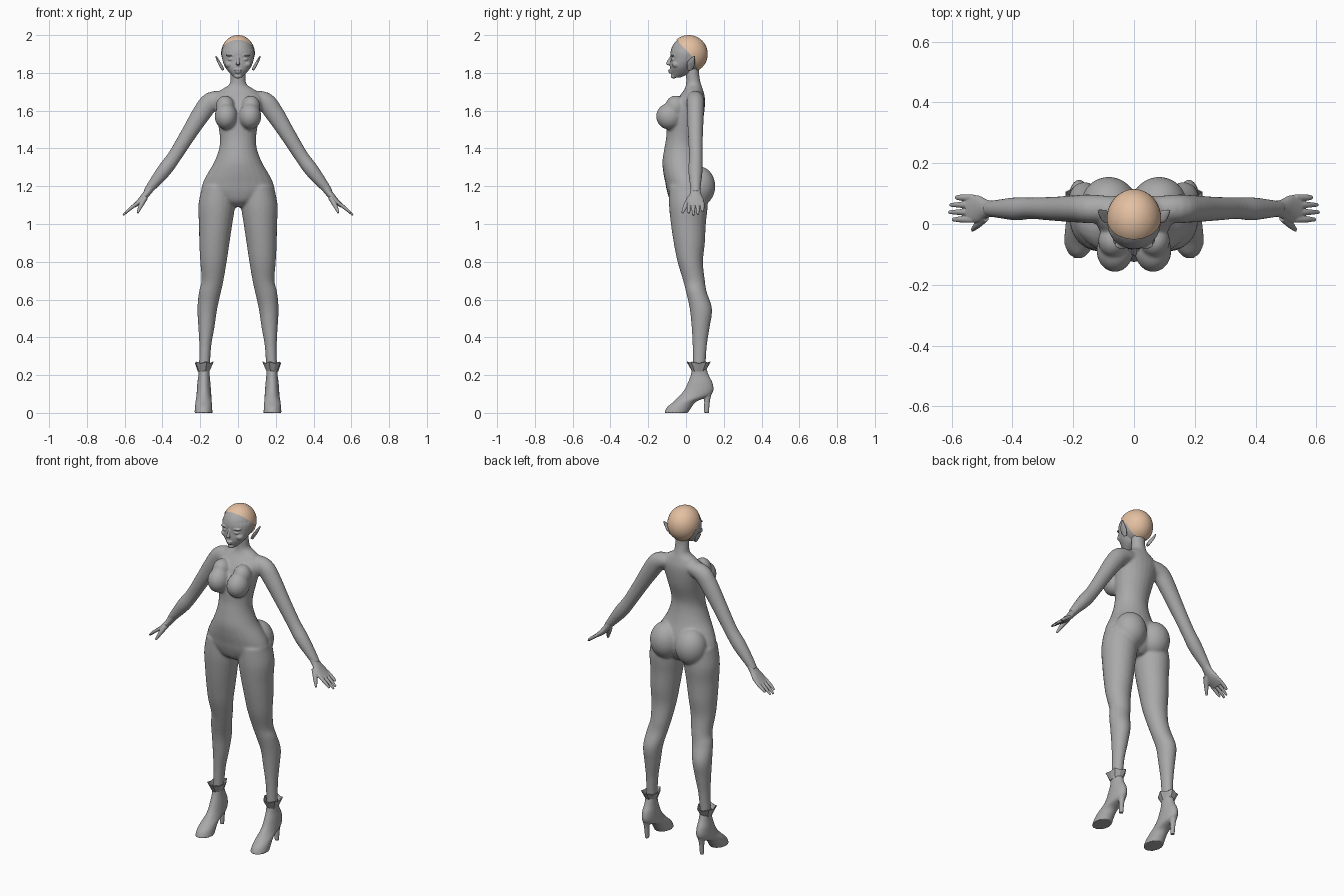
import bpy
import bmesh
import math
from mathutils import Matrix, Vector

default_cube = bpy.data.objects.get("Cube")
if default_cube:
    bpy.data.objects.remove(default_cube, do_unlink=True)


def make_material(name, colour):
    material = bpy.data.materials.new(name)
    material.use_nodes = True
    material.diffuse_color = colour
    material.node_tree.nodes["Principled BSDF"].inputs["Base Color"].default_value = colour
    return material


grey = make_material("plain grey", (0.4, 0.4, 0.4, 1))
tan = make_material("tan cap", (0.78, 0.53, 0.36, 1))


def spline(rows, steps=4):
    """Smoothly interpolate rows of numbers."""
    rows = [Vector(row) for row in rows]
    last = len(rows) - 1
    result = []
    for i in range(last):
        before, start, end, after = rows[max(i - 1, 0)], rows[i], rows[i + 1], rows[min(i + 2, last)]
        for step in range(steps):
            t = step / steps
            slope_start, slope_end = (end - before) / 2, (after - start) / 2
            ease = t * t * (3 - 2 * t)
            result.append(start * (1 - ease) + end * ease
                          + slope_start * (t * (1 - t) ** 2) - slope_end * (t * t * (1 - t)))
    return result + [rows[last]]


def skin(bm, centres, across, along, side, count=24):
    """Join elliptical rings into a closed tube; side -1 mirrors it in x."""
    rings = []
    for centre, u, v in zip(centres, across, along):
        ring = []
        for i in range(count):
            angle = math.tau * i / count
            point = centre + u * math.cos(angle) + v * math.sin(angle)
            ring.append(bm.verts.new((point.x * side, point.y, point.z)))
        rings.append(ring)
    for low, high in zip(rings, rings[1:]):
        for i in range(count):
            j = (i + 1) % count
            bm.faces.new((low[i], low[j], high[j], high[i]))
    bm.faces.new(rings[0])
    bm.faces.new(rings[-1])


def stack(bm, rows, side=1):
    """Level rings: height, x from, x to, y from, y to."""
    rows = spline(rows)
    skin(bm,
         [Vector(((r[1] + r[2]) / 2, (r[3] + r[4]) / 2, r[0])) for r in rows],
         [Vector(((r[2] - r[1]) / 2, 0, 0)) for r in rows],
         [Vector((0, (r[4] - r[3]) / 2, 0)) for r in rows], side)


def limb(bm, rows, side=1):
    """Rings square to a path: x, y, z, thickness, depth along y."""
    rows = spline(rows)
    centres = [Vector(r[:3]) for r in rows]
    across, along = [], []
    for i, row in enumerate(rows):
        tangent = (centres[min(i + 1, len(rows) - 1)] - centres[max(i - 1, 0)]).normalized()
        depth = Vector((0, 1, 0))
        depth = (depth - tangent * depth.dot(tangent)).normalized()
        across.append(tangent.cross(depth) * row[3])
        along.append(depth * row[4])
    skin(bm, centres, across, along, side)


def ball(bm, place, radii, side=1):
    place = (place[0] * side, place[1], place[2])
    bmesh.ops.create_uvsphere(bm, u_segments=32, v_segments=24, radius=1,
                              matrix=Matrix.LocRotScale(Vector(place), None, Vector(radii)))


def finish(bm, name, material, smooth=True):
    bmesh.ops.recalc_face_normals(bm, faces=bm.faces)
    for face in bm.faces:
        face.smooth = smooth
    mesh = bpy.data.meshes.new(name)
    bm.to_mesh(mesh)
    bm.free()
    mesh.materials.append(material)
    obj = bpy.data.objects.new(name, mesh)
    bpy.context.collection.objects.link(obj)
    return obj


def fuse(obj, voxel, rounds):
    """Blend overlapping volumes into one soft skin."""
    remesh = obj.modifiers.new("Fuse", 'REMESH')
    remesh.mode = 'VOXEL'
    remesh.voxel_size = voxel
    remesh.use_smooth_shade = True
    soften = obj.modifiers.new("Soften", 'SMOOTH')
    soften.factor = 0.5
    soften.iterations = rounds


# Torso and neck: height, half width, front, back
torso = [(1.09, .04, -.04, .06), (1.12, .12, -.08, .09), (1.17, .19, -.1, .11),
         (1.22, .185, -.11, .11), (1.27, .16, -.12, .1), (1.33, .125, -.125, .08),
         (1.4, .1, -.115, .065), (1.46, .096, -.105, .065), (1.55, .11, -.1, .09),
         (1.62, .125, -.07, .1), (1.67, .13, -.04, .1), (1.71, .09, -.01, .09),
         (1.74, .046, 0, .08), (1.79, .04, 0, .07), (1.84, .04, 0, .07)]
leg = [(1.2, .02, .19, -.09, .11), (1.1, .016, .21, -.09, .115), (1, .03, .207, -.08, .105),
       (.9, .045, .205, -.065, .1), (.8, .06, .2, -.045, .09), (.7, .077, .193, -.015, .1),
       (.64, .09, .207, 0, .11), (.55, .11, .215, .02, .138), (.45, .125, .21, .03, .125),
       (.35, .142, .205, .035, .11), (.2, .152, .208, .037, .1)]
arm = [(.06, .05, 1.67, .035, .04), (.14, .05, 1.65, .05, .047), (.19, .05, 1.59, .05, .045),
       (.26, .05, 1.48, .042, .04), (.335, .052, 1.36, .037, .036), (.39, .05, 1.285, .038, .038),
       (.45, .05, 1.21, .028, .03), (.485, .05, 1.165, .02, .024)]
bm = bmesh.new()
stack(bm, [(z, -w, w, front, back) for z, w, front, back in torso])
for side in (1, -1):
    stack(bm, leg, side)
    limb(bm, arm, side)
    # Bust and buttocks
    ball(bm, (.063, -.088, 1.57), (.06, .07, .07), side)
    ball(bm, (.068, -.055, 1.62), (.05, .055, .06), side)
    ball(bm, (.083, .068, 1.2), (.09, .087, .105), side)
fuse(finish(bm, "body", grey), .007, 6)

# Head with face features
bm = bmesh.new()
face_rows = [(1.775, .02, -.07, -.03), (1.8, .045, -.08, .02), (1.83, .068, -.084, .04),
             (1.87, .083, -.082, .07), (1.92, .086, -.08, .1), (1.97, .05, -.05, .07)]
stack(bm, [(z, -w, w, front, back) for z, w, front, back in face_rows])
ball(bm, (0, .013, 1.9), (.086, .095, .095))
limb(bm, [(0, -.077, 1.885, .006, .008), (0, -.09, 1.86, .008, .01), (0, -.097, 1.842, .011, .01)])
ball(bm, (0, -.083, 1.814), (.02, .012, .006))
ball(bm, (0, -.08, 1.803), (.017, .013, .006))
ball(bm, (0, -.066, 1.782), (.02, .015, .012))
for side in (1, -1):
    ball(bm, (.036, -.068, 1.872), (.018, .012, .008), side)
    ball(bm, (.038, -.068, 1.893), (.026, .014, .006), side)
    ball(bm, (.045, -.05, 1.845), (.025, .025, .02), side)
    # Pointed ear
    limb(bm, [(.078, .02, 1.815, .008, .012), (.095, .025, 1.845, .008, .022),
              (.106, .033, 1.865, .007, .016), (.118, .045, 1.89, .003, .004)], side)
fuse(finish(bm, "head", grey), .0035, 2)

# Close cap: a shell trimmed along the hairline and behind the ears
bm = bmesh.new()
ball(bm, (0, .015, 1.9), (.09, .1, .1))
trims = [(Vector((0, .04, 1.88)), Vector((0, 1.05, 1))),
         (Vector((0, .04, 1.88)), Vector((0, 1, .25)))]
for point, normal in trims:
    bmesh.ops.bisect_plane(bm, geom=bm.verts[:] + bm.edges[:] + bm.faces[:],
                           plane_co=point, plane_no=normal)
outside = [f for f in bm.faces
           if all((f.calc_center_median() - p).dot(n) < 0 for p, n in trims)]
bmesh.ops.delete(bm, geom=outside, context='FACES')
finish(bm, "hair_cap", tan)

boot = [(0, .135, .23, -.115, .01), (.03, .137, .228, -.1, .03), (.06, .139, .225, -.065, .055),
        (.09, .141, .22, -.035, .125), (.12, .143, .218, -.01, .145), (.16, .146, .215, .01, .14),
        (.2, .15, .21, .025, .12), (.25, .15, .21, .035, .104)]
for side, word in ((1, "left"), (-1, "right")):
    # Hand: palm, four fingers and a thumb
    bm = bmesh.new()
    limb(bm, [(.46, .05, 1.195, .022, .026), (.485, .05, 1.16, .019, .03),
              (.515, .05, 1.125, .016, .045), (.55, .05, 1.095, .01, .043)], side)
    for finger in range(4):
        y = .015 + finger * .024
        reach = (0, .012, .008, -.01)[finger]
        limb(bm, [(.53, y, 1.112, .009, .011), (.57, y, 1.082, .009, .01),
                  (.597 + reach, y, 1.058 - reach, .005, .006)], side)
    limb(bm, [(.49, .025, 1.14, .014, .018), (.513, 0, 1.1, .012, .013),
              (.532, -.02, 1.058, .006, .006)], side)
    fuse(finish(bm, word + "_hand", grey), .003, 2)

    # High-heeled boot
    bm = bmesh.new()
    stack(bm, boot, side)
    limb(bm, [(.182, .115, .12, .025, .026), (.182, .112, .07, .015, .016),
              (.182, .108, 0, .011, .013)], side)
    fuse(finish(bm, word + "_boot", grey), .004, 1)

    # Flared, faceted ankle collar
    bm = bmesh.new()
    count = 10
    rings = []
    for z, wide, deep, jag in ((.22, .031, .037, 0), (.262, .049, .062, .16)):
        ring = []
        for i in range(count):
            angle = math.tau * i / count
            swell = 1 + jag * (i % 2 - .5)
            ring.append(bm.verts.new((side * (.182 + wide * swell * math.cos(angle)),
                                      .067 + deep * swell * math.sin(angle),
                                      z + jag * .05 * (i % 2))))
        rings.append(ring)
    for i in range(count):
        j = (i + 1) % count
        bm.faces.new((rings[0][i], rings[0][j], rings[1][j], rings[1][i]))
    collar = finish(bm, word + "_collar", grey, smooth=False)
    collar.modifiers.new("Thickness", 'SOLIDIFY').thickness = .004
